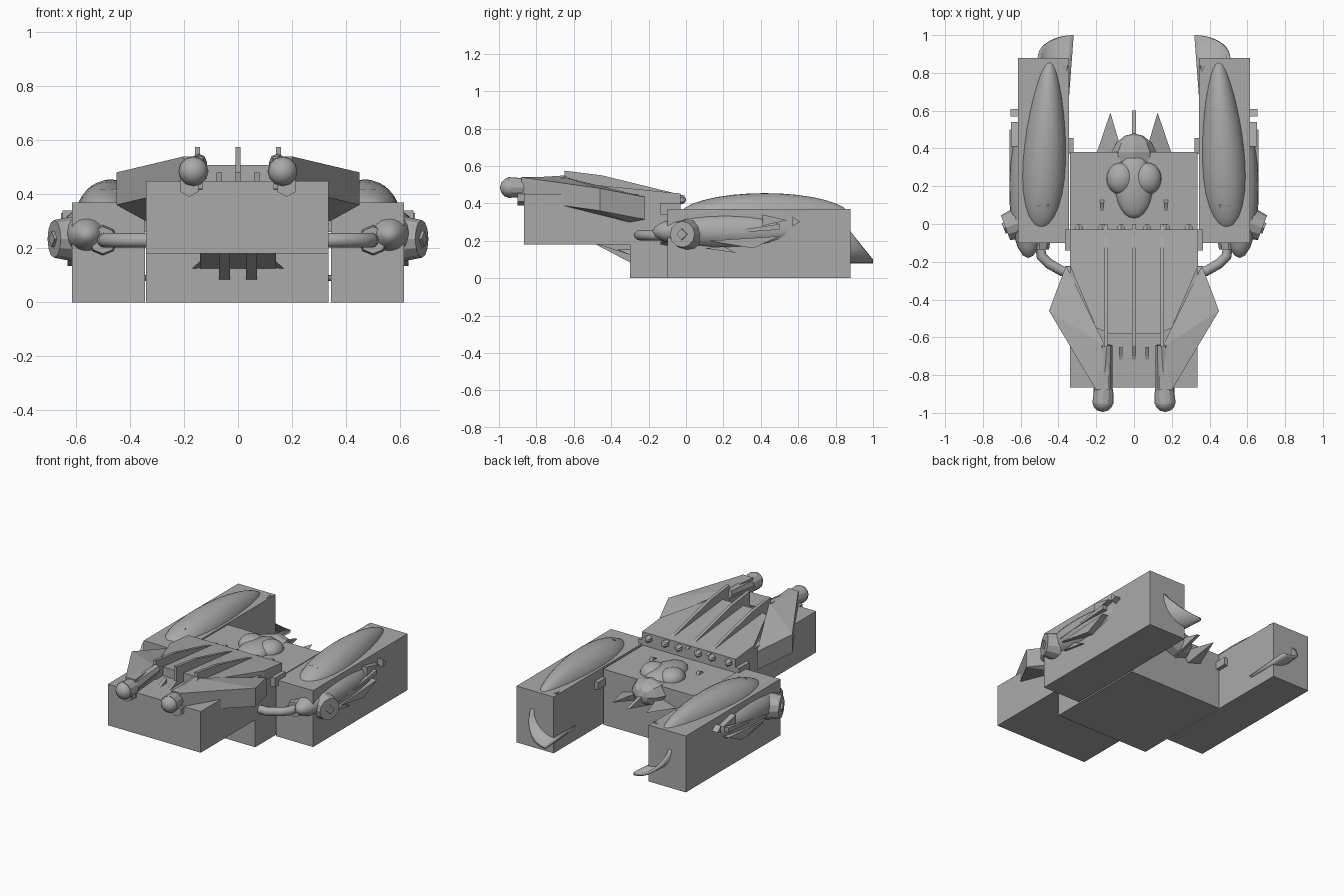
import bpy, bmesh, math
from mathutils import Vector, Matrix

cube = bpy.data.objects.get("Cube")
if cube:
    bpy.data.objects.remove(cube)

color = (0.4, 0.4, 0.4, 1)
grey = bpy.data.materials.new("plain grey")
grey.use_nodes = True
grey.diffuse_color = color
grey.node_tree.nodes["Principled BSDF"].inputs["Base Color"].default_value = color


def finish(name, bm, mirror=False, smooth=False):
    """Turn a bmesh into a named object, optionally mirrored across x."""
    bmesh.ops.recalc_face_normals(bm, faces=bm.faces)
    mesh = bpy.data.meshes.new(name)
    bm.to_mesh(mesh)
    bm.free()
    mesh.materials.append(grey)
    if smooth:
        mesh.shade_smooth()
        mesh.set_sharp_from_angle(angle=math.radians(35))
    obj = bpy.data.objects.new(name, mesh)
    bpy.context.collection.objects.link(obj)
    if mirror:
        obj.modifiers.new("mirror", 'MIRROR')
    return obj


def hull(name, points, mirror=False):
    """Faceted solid wrapped around a few corner points."""
    bm = bmesh.new()
    for point in points:
        bm.verts.new(point)
    bmesh.ops.convex_hull(bm, input=bm.verts)
    loose = [vert for vert in bm.verts if not vert.link_faces]
    bmesh.ops.delete(bm, geom=loose, context='VERTS')
    bmesh.ops.dissolve_limit(bm, angle_limit=math.radians(1), verts=bm.verts, edges=bm.edges)
    return finish(name, bm, mirror)


def box(name, left, right, front, back, low, high, mirror=False):
    corners = [(x, y, z) for x in (left, right) for y in (front, back) for z in (low, high)]
    return hull(name, corners, mirror)


def plate(name, outline, x=0, width=0.02, mirror=True):
    """Upright plate: a (y, z) outline given a thickness along x."""
    sides = (x - width / 2, x + width / 2)
    return hull(name, [(side, y, z) for side in sides for y, z in outline], mirror)


def egg(name, centre, radii, taper=0, turn=0, sides=24, mirror=True, smooth=True):
    """Ellipsoid whose long axis lies along y, narrowed towards the back by taper."""
    bm = bmesh.new()
    bmesh.ops.create_uvsphere(bm, u_segments=sides, v_segments=max(6, sides // 2), radius=1)
    bmesh.ops.rotate(bm, matrix=Matrix.Rotation(math.pi / 2, 3, 'X'), verts=bm.verts)
    for vert in bm.verts:
        slim = 1 - taper * vert.co.y
        vert.co = (vert.co.x * radii[0] * slim, vert.co.y * radii[1], vert.co.z * radii[2])
    bmesh.ops.rotate(bm, matrix=Matrix.Rotation(turn, 3, 'Z'), verts=bm.verts)
    bmesh.ops.translate(bm, vec=centre, verts=bm.verts)
    return finish(name, bm, mirror, smooth)


def drum(name, start, end, radius, end_radius, sides):
    """Tapered drum between two points, mirrored."""
    start, end = Vector(start), Vector(end)
    axis = end - start
    bm = bmesh.new()
    bmesh.ops.create_cone(bm, cap_ends=True, segments=sides, radius1=radius,
                          radius2=end_radius, depth=axis.length)
    bmesh.ops.rotate(bm, matrix=axis.to_track_quat('Z', 'Y').to_matrix(), verts=bm.verts)
    bmesh.ops.translate(bm, vec=(start + end) / 2, verts=bm.verts)
    return finish(name, bm, True)


# Big blocks
box("front_block", left=-0.34, right=0.335, front=-0.865, back=-0.03, low=0.18, high=0.45)
box("middle_block", left=-0.34, right=0.335, front=-0.3, back=0.38, low=0, high=0.365)
box("side_block", left=0.345, right=0.615, front=-0.1, back=0.88, low=0, high=0.37, mirror=True)

# Sloping deck on the front block
deck_edge = [(0.13, -0.58), (0.2, -0.55), (0.34, -0.22), (0.34, -0.03)]
hull("deck", [(side * x, y, z) for side in (-1, 1) for x, y in deck_edge
              for z in (0.4, 0.45 - 0.1 * y)])

# Cheeks: a plan outline with a sloping top and an undercut lower side
cheek_edge = [(0.15, -0.65), (0.13, -0.88), (0.2, -0.88), (0.45, -0.46), (0.36, -0.22)]


def cheek_top(x, y):
    return min(0.54, 0.42 - 0.1 * x - 0.23 * y)


upper = [(x, y, cheek_top(x, y)) for x, y in cheek_edge]
lower = [(x, y, z - 0.12) for x, y, z in upper]
hull("cheek", upper + lower + [(0.34, -0.3, 0.3)], mirror=True)

# Ridge fins
fin = [(-0.65, 0.44), (-0.65, 0.575), (-0.45, 0.55), (0, 0.44)]
plate("middle_fin", fin, mirror=False)
plate("side_fin", fin, x=0.15)
ridge = [(-0.74, 0.44), (-0.65, 0.44), (-0.65, 0.48)]
plate("small_middle_ridge", ridge, mirror=False)
plate("small_side_ridge", ridge, x=0.07)

# Guns and the brackets beneath them
egg("gun_nose", (0.165, -0.94, 0.485), (0.056, 0.055, 0.056), sides=12)
drum("gun_collar", (0.165, -0.95, 0.485), (0.16, -0.87, 0.485), radius=0.056, end_radius=0.05, sides=12)
drum("gun_barrel", (0.16, -0.88, 0.49), (0.145, -0.64, 0.52), radius=0.045, end_radius=0.03, sides=8)
drum("gun_bracket", (0.18, -0.9, 0.43), (0.18, -0.8, 0.43), radius=0.04, end_radius=0.04, sides=6)

# Studs along the back edge of the front block
for x in (0.07, 0.17, 0.29):
    egg("rear_stud", (x, -0.03, 0.42), (0.025, 0.03, 0.025), sides=6, smooth=False)

# Chin wedge and prongs
chin = [(-0.5, 0.19), (-0.3, 0.19), (-0.3, 0.125)]
plate("chin", chin, width=0.28, mirror=False)
hull("chin_tip", [(0.1, -0.45, 0.19), (0.1, -0.3, 0.19), (0.1, -0.3, 0.13), (0.17, -0.3, 0.125)], mirror=True)
plate("chin_prong", [(-0.5, 0.19), (-0.3, 0.085), (-0.3, 0.19)], x=0.05, width=0.04)

# Pipes joining the front to the pods
curve = bpy.data.curves.new("pipe", 'CURVE')
curve.dimensions = '3D'
curve.bevel_depth = 0.027
curve.use_fill_caps = True
path = curve.splines.new('POLY')
route = [(0.33, -0.25), (0.38, -0.25), (0.45, -0.21), (0.49, -0.17), (0.5, -0.09)]
path.points.add(len(route) - 1)
for point, (x, y) in zip(path.points, route):
    point.co = (x, y, 0.23, 1)
curve.materials.append(grey)
pipe = bpy.data.objects.new("pipe", curve)
bpy.context.collection.objects.link(pipe)
pipe.modifiers.new("mirror", 'MIRROR')
drum("pipe_collar", (0.5, -0.1, 0.23), (0.5, -0.135, 0.23), radius=0.056, end_radius=0.05, sides=8)
box("front_clamp", left=0.32, right=0.365, front=-0.14, back=-0.03, low=0.34, high=0.4, mirror=True)
box("rear_clamp", left=0.32, right=0.36, front=0.37, back=0.455, low=0.26, high=0.31, mirror=True)

# Pods: upper canopy, outer flank and engine
egg("pod_canopy", (0.47, 0.42, 0.33), (0.115, 0.46, 0.125), taper=0.3, turn=math.radians(3), sides=32)
egg("pod_flank", (0.56, 0.22, 0.25), (0.1, 0.4, 0.1), taper=0.1)
drum("pod_engine", (0.6, 0.01, 0.235), (0.68, -0.02, 0.235), radius=0.085, end_radius=0.07, sides=12)
drum("engine_cap", (0.67, -0.016, 0.235), (0.69, -0.024, 0.235), radius=0.03, end_radius=0.03, sides=4)

# Flank blades, hatch and spike, each a slim upright plate
plate("upper_blade", [(0.1, 0.23), (0.5, 0.29), (0.5, 0.26)], x=0.645, width=0.03)
plate("lower_blade", [(0.12, 0.2), (0.5, 0.225), (0.36, 0.16)], x=0.64, width=0.04)
plate("flank_hatch", [(0.41, 0.34), (0.54, 0.31), (0.41, 0.28)], x=0.63, width=0.04)
plate("flank_keel", [(0.1, 0.16), (0.27, 0.135), (0.2, 0.17)], x=0.62)
plate("flank_spike", [(0.57, 0.28), (0.57, 0.33), (0.61, 0.3)], x=0.63, width=0.05)
for x in (0.46, 0.5):
    plate("canopy_prong", [(0, 0.36), (0.1, 0.42), (0.13, 0.36)], x=x)
hull("canopy_tail", [(0.345, 0.84, 0.36), (0.41, 0.83, 0.36), (0.35, 0.84, 0.38), (0.37, 0.76, 0.36)], mirror=True)

# Curved tail scoops: a quarter shell sweeping back behind each pod
bm = bmesh.new()
rows = []
steps = 10
for step in range(steps + 1):
    angle = math.pi / 2 * step / steps
    rise, reach = math.sin(angle), math.cos(angle)
    x, z = 0.32 + 0.18 * reach, 0.25 - 0.16 * rise
    rows.append([bm.verts.new((x + 0.03 * rise, 0.6, z)), bm.verts.new((x, 0.88 + 0.12 * rise, z))])
for one, two in zip(rows, rows[1:]):
    bm.faces.new((one[0], one[1], two[1], two[0]))
scoop = finish("tail_scoop", bm, mirror=True, smooth=True)
shell = scoop.modifiers.new("shell", 'SOLIDIFY')
shell.thickness = 0.02
shell.offset = 0

# Cockpit bubble on the middle block
egg("cockpit", (0, 0.2, 0.36), (0.1, 0.17, 0.055), mirror=False)
egg("cockpit_brow", (0.07, 0.24, 0.365), (0.075, 0.085, 0.06))
plate("cockpit_rib", [(0.06, 0.36), (0.11, 0.385), (0.13, 0.36)], x=0.17)

# Rear exhaust bulb and spikes
egg("exhaust_bulb", (0, 0.38, 0.31), (0.12, 0.1, 0.085), taper=0.2, sides=8, mirror=False, smooth=False)
hull("rear_spike", [(0.06, 0.37, 0.29), (0.2, 0.37, 0.25), (0.1, 0.37, 0.22), (0.125, 0.59, 0.28)], mirror=True)
plate("rear_blade", [(0.37, 0.34), (0.37, 0.22), (0.6, 0.28)], mirror=False)
